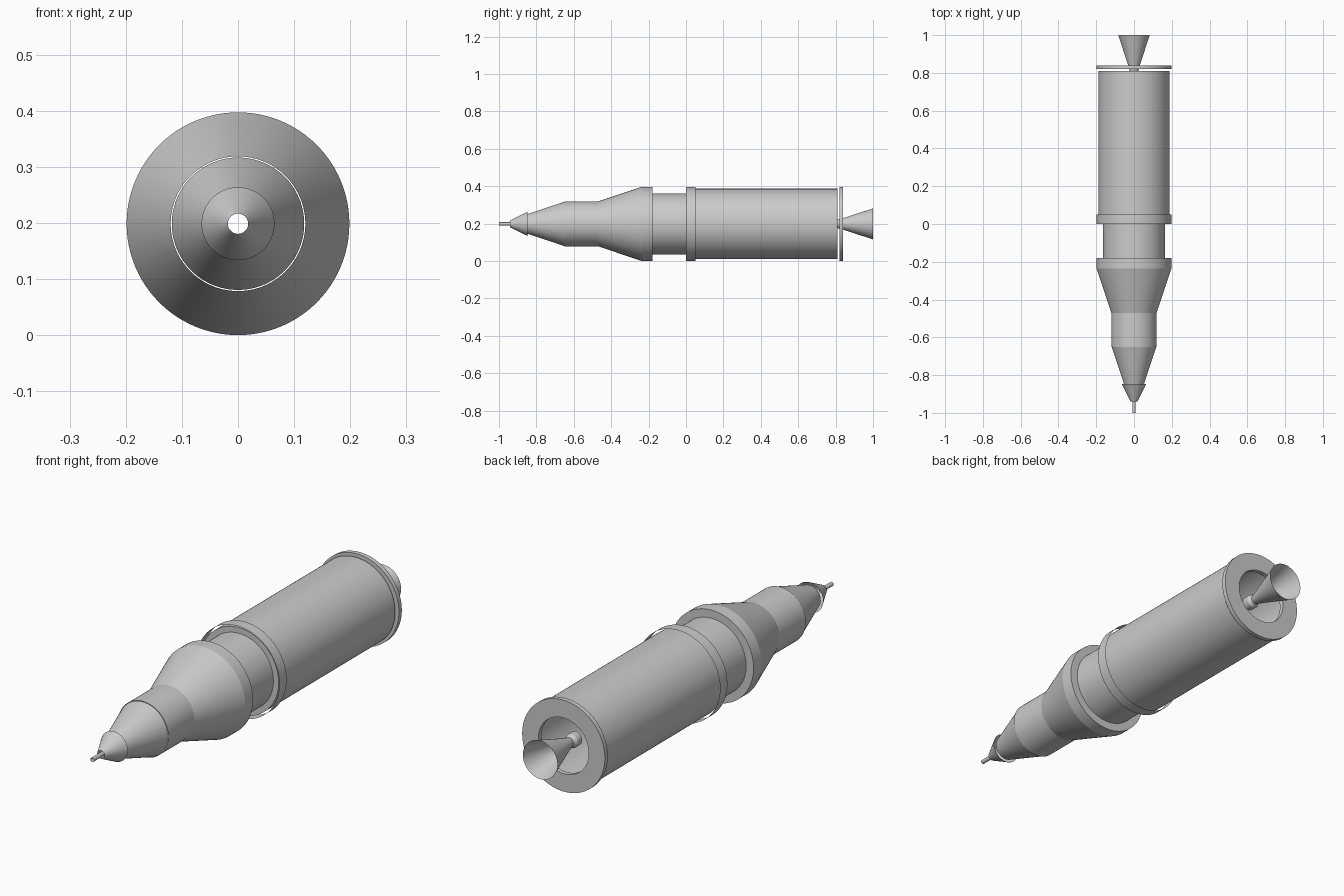
import bpy, bmesh, math

if "Cube" in bpy.data.objects:
    bpy.data.objects.remove(bpy.data.objects["Cube"])

SEG = 96
AXIS_Z = 0.1985   # height of the long axis
R = 0.1985        # largest radius


def lathe(name, profile, closed=False):
    """Revolve (y, radius) points about the long axis into an open shell."""
    bm = bmesh.new()
    rings = []
    for y, r in profile:
        rings.append([bm.verts.new((r * math.sin(2 * math.pi * i / SEG), y,
                                    AXIS_Z + r * math.cos(2 * math.pi * i / SEG)))
                      for i in range(SEG)])
    pairs = list(zip(rings, rings[1:]))
    if closed:
        pairs.append((rings[-1], rings[0]))
    for a, b in pairs:
        for i in range(SEG):
            j = (i + 1) % SEG
            bm.faces.new((a[i], a[j], b[j], b[i]))
    me = bpy.data.meshes.new(name)
    bm.to_mesh(me)
    bm.free()
    ob = bpy.data.objects.new(name, me)
    bpy.context.collection.objects.link(ob)
    bpy.ops.object.select_all(action='DESELECT')
    ob.select_set(True)
    bpy.context.view_layer.objects.active = ob
    bpy.ops.object.shade_smooth_by_angle(angle=math.radians(10))
    return ob


# Nose: thin probe tube, small flared cap and larger cone, all hollow
lathe("nose_probe", [(-1.0, 0.009), (-0.925, 0.009)])
lathe("nose_cap", [(-0.94, 0.018), (-0.848, 0.065)])
lathe("nose_cone", [(-0.85, 0.052), (-0.65, 0.118)])

# Forward body: narrow tube, flare, collar and the step down to the neck
lathe("forward_body", [(-0.65, 0.120), (-0.47, 0.120), (-0.235, R),
                       (-0.18, R), (-0.18, 0.163)])
lathe("neck", [(-0.18, 0.163), (0.01, 0.163)])

# Loose band around the front end of the main hull
lathe("hull_band", [(0.0, R), (0.05, R)])
lathe("main_hull", [(0.01, 0.163), (0.01, 0.188), (0.81, 0.188)])

# Rear washer with a wide central hole
lathe("rear_plate", [(0.82, 0.121), (0.82, R), (0.84, R), (0.84, 0.121)], closed=True)

# Engine: bell nozzle and short chamber seen through the hole
lathe("engine_nozzle", [(1.0, 0.083), (0.84, 0.031), (0.80, 0.020)])
lathe("engine_chamber", [(0.80, 0.020), (0.785, 0.030), (0.755, 0.030), (0.745, 0.020)])
